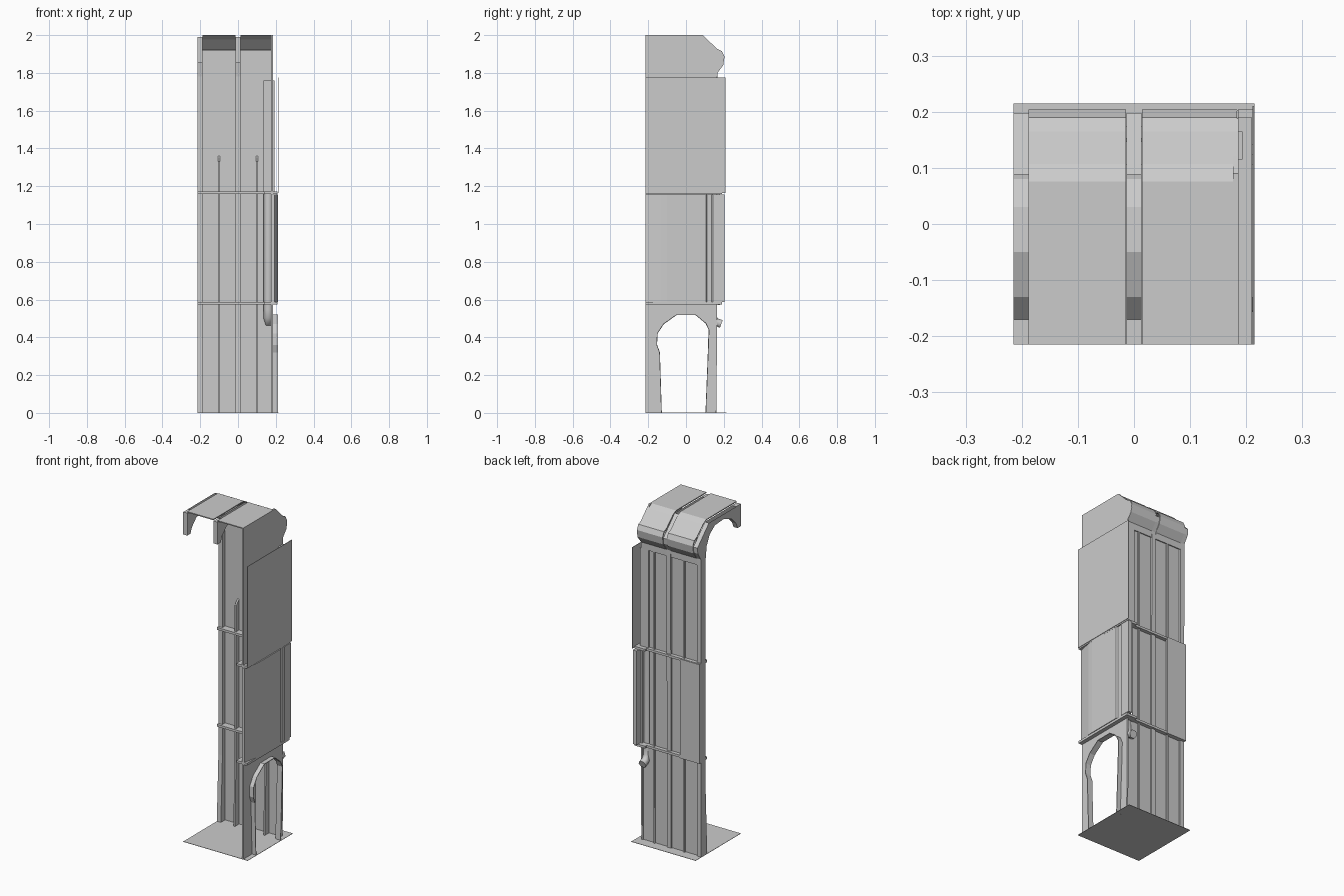
import bpy, bmesh
from mathutils import Vector

if "Cube" in bpy.data.objects:
    bpy.data.objects.remove(bpy.data.objects["Cube"])


def finish(name, bm):
    bmesh.ops.recalc_face_normals(bm, faces=bm.faces)
    me = bpy.data.meshes.new(name)
    bm.to_mesh(me)
    bm.free()
    ob = bpy.data.objects.new(name, me)
    bpy.context.collection.objects.link(ob)
    return ob


def extrude(name, verts, offset):
    """Extrude a planar outline of 3D points by an offset."""
    bm = bmesh.new()
    face = bm.faces.new([bm.verts.new(v) for v in verts])
    out = bmesh.ops.extrude_face_region(bm, geom=[face])
    moved = [v for v in out["geom"] if isinstance(v, bmesh.types.BMVert)]
    bmesh.ops.translate(bm, verts=moved, vec=offset)
    return finish(name, bm)


def prism(name, pts, x0, x1):
    """Extrude a (y, z) outline along x."""
    return extrude(name, [(x0, y, z) for y, z in pts], (x1 - x0, 0, 0))


def box(name, x, y, z):
    return prism(name, [(y[0], z[0]), (y[1], z[0]), (y[1], z[1]), (y[0], z[1])], *x)


def sheet(name, path, x0, x1, thick):
    """Folded sheet following an open (y, z) path, spanning x0..x1."""
    bm = bmesh.new()
    rows = [[bm.verts.new((x, y, z)) for x in (x0, x1)] for y, z in path]
    for a, b in zip(rows, rows[1:]):
        bm.faces.new((a[0], a[1], b[1], b[0]))
    ob = finish(name, bm)
    mod = ob.modifiers.new("thickness", "SOLIDIFY")
    mod.thickness = thick
    mod.offset = 0
    return ob


# Floor plate
box("floor_plate", (-.215, .215), (-.215, .215), (0, .002))

# Side wall with arched doorway and gable top
door = [(-.13, 0), (-.14, .32), (-.155, .36), (-.152, .42), (-.12, .47), (-.05, .52),
        (.05, .52), (.105, .475), (.122, .44), (.12, .38), (.105, 0)]
eave = [(.165, 1.80), (.197, 1.84), (.203, 1.885), (.188, 1.915), (.165, 1.925), (.09, 2.0)]
prism("side_wall", [(-.215, 0)] + door + [(.16, 0), (.165, .45)] + eave
      + [(-.215, 2.0)], .176, .186)
sheet("door_surround", door, .18, .212, .004)

# Roof sheets in two bays, gap between them for the ribs
roof = [(-.215, 1.997), (.075, 1.997), (.105, 1.98), (.163, 1.925), (.188, 1.913),
        (.201, 1.885), (.194, 1.842), (.163, 1.80), (.162, 1.76)]
for i, (a, b) in enumerate([(-.188, -.014), (.014, .184)]):
    sheet(f"roof_bay_{i}", roof, a, b, .006)

# Main ribs: column, arch under the roof and hook at the front, hollow on top
rib = [(.105, 0), (.162, 0), (.166, 1.80), (.194, 1.845), (.198, 1.88), (.163, 1.915),
       (.088, 1.99), (-.17, 1.99), (-.215, 1.99), (-.215, 1.855), (-.185, 1.855),
       (-.17, 1.89), (-.13, 1.93), (-.05, 1.96), (.03, 1.955), (.08, 1.92),
       (.11, 1.86), (.12, 1.78), (.12, .4)]
for i, (x, w) in enumerate([(-.2015, .0135), (0, .0135)]):
    ob = prism(f"rib_{i}", rib, x - w, x + w)
    bm = bmesh.new()
    bm.from_mesh(ob.data)
    top = [f for f in bm.faces if len(f.verts) == 4 and f.calc_center_median().z > 1.985
           and f.calc_center_median().y > -.1]
    bmesh.ops.delete(bm, geom=top, context="FACES")
    bm.to_mesh(ob.data)
    bm.free()

# Thin fins between the ribs
for i, x in enumerate((-.1, .1)):
    prism(f"fin_{i}", [(.105, 0), (.162, 0), (.164, 1.8), (.147, 1.8), (.147, 1.36),
                       (.118, 1.33), (.118, .4)], x - .005, x + .005)

# Back wall strips, set in from the ribs and fins
for i, (a, b) in enumerate([(-.19, -.1), (-.1, -.012), (.012, .1), (.1, .138)]):
    box(f"back_strip_{i}", (a, b), (.146, .153), (0, 1.92))
box("back_corner_strip_low", (.138, .18), (.146, .153), (0, .57))
box("back_corner_strip_high", (.138, .18), (.146, .153), (1.76, 1.92))

# Horizontal bands at the two joints
for i, z in enumerate((.573, 1.158)):
    box(f"back_band_{i}", (-.215, .15), (.105, .175), (z, z + .014))
    box(f"side_band_{i}", (.14, .21), (-.215, .19), (z, z + .014))

# Outer cladding panels
box("upper_side_panel", (.211, .214), (-.215, .21), (1.165, 1.775))
box("corner_column", (.136, .193), (.115, .165), (1.17, 1.76))
outline = [(.186, -.215), (.194, -.215), (.211, -.13), (.213, -.1), (.213, .105),
           (.206, .112), (.206, .135), (.211, .142), (.211, .205), (.186, .205)]
extrude("middle_side_panel", [(x, y, .588) for x, y in outline], (0, 0, .567))
box("middle_back_panel", (-.215, -.085), (.166, .18), (.572, 1.17))

# Drain pipe with an elbow pointing out the back
cu = bpy.data.curves.new("drain_pipe", "CURVE")
cu.dimensions = "3D"
cu.bevel_depth = .025
cu.bevel_resolution = 1
cu.use_fill_caps = True
path = [(.132, 1.16), (.132, .55), (.138, .51), (.156, .482), (.187, .471)]
sp = cu.splines.new("POLY")
sp.points.add(len(path) - 1)
for p, (y, z) in zip(sp.points, path):
    p.co = Vector((.161, y, z, 1))
bpy.context.collection.objects.link(bpy.data.objects.new("drain_pipe", cu))
